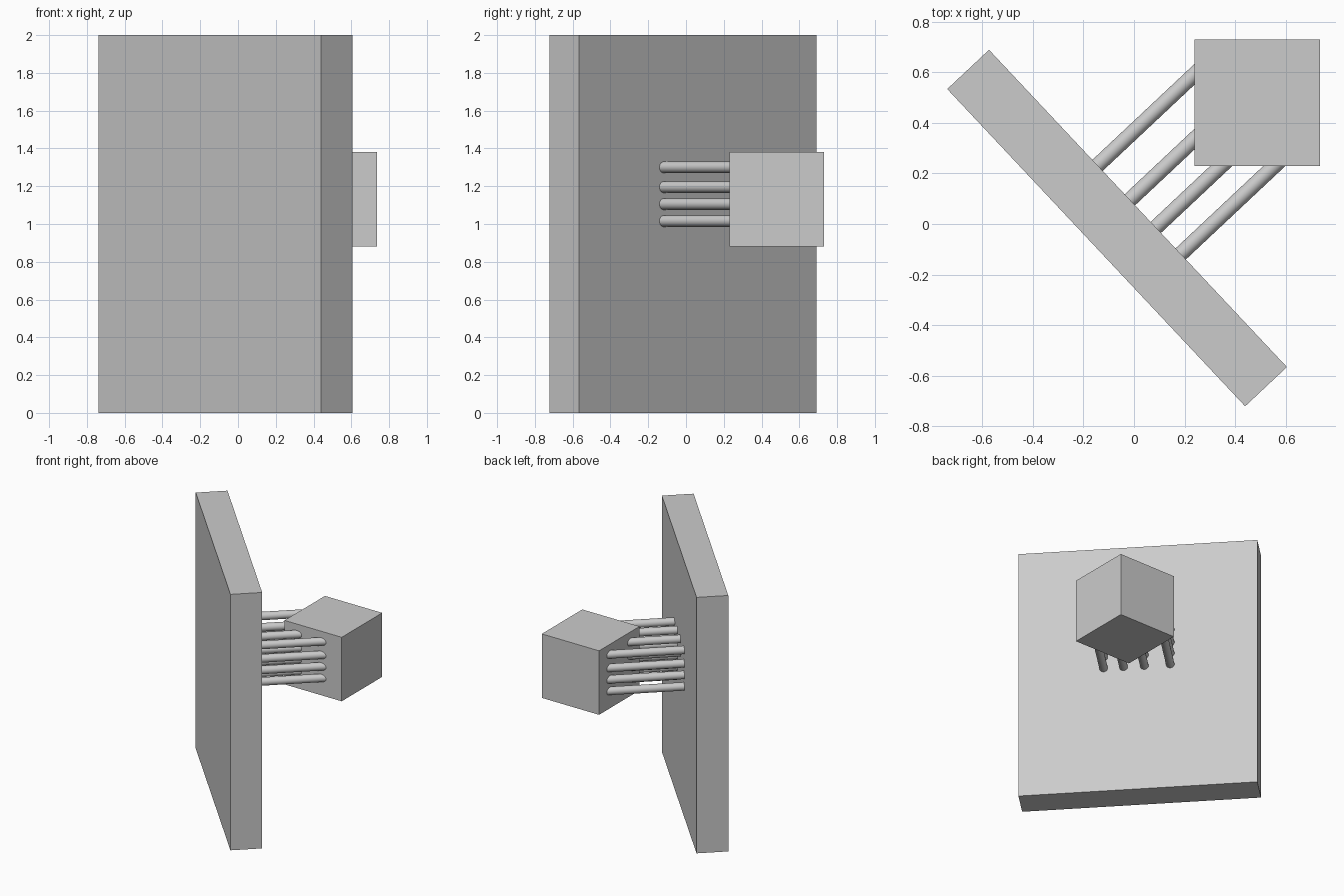
import bpy
import math
from mathutils import Vector, Matrix

if "Cube" in bpy.data.objects:
    bpy.data.objects.remove(bpy.data.objects["Cube"], do_unlink=True)

grey = bpy.data.materials.new("plain grey")
grey.use_nodes = True
grey.diffuse_color = (0.6, 0.6, 0.6, 1)
grey.node_tree.nodes["Principled BSDF"].inputs["Base Color"].default_value = (0.6, 0.6, 0.6, 1)

# Direction the rods run, square to the panel, and direction along the panel
ANGLE = math.radians(43.2)
out = Vector((math.cos(ANGLE), math.sin(ANGLE), 0))
along = Vector((out.y, -out.x, 0))


def box(name, centre, size, turn=0):
    bpy.ops.mesh.primitive_cube_add(size=1, location=centre, rotation=(0, 0, turn))
    ob = bpy.context.object
    ob.name = name
    ob.scale = size
    ob.data.materials.append(grey)


def rod(name, start, end, radius):
    span = end - start
    bpy.ops.mesh.primitive_cylinder_add(
        vertices=32, radius=radius, depth=span.length, location=(start + end) / 2,
        rotation=span.to_track_quat("Z", "Y").to_euler())
    ob = bpy.context.object
    ob.name = name
    ob.data.materials.append(grey)
    bpy.ops.object.shade_smooth_by_angle()


# Tall panel set diagonally, and the block held off its back
box("panel", (-0.067, -0.016, 1), (0.227, 1.723, 2), ANGLE)
box("block", (0.488, 0.48, 1.13), (0.495, 0.5, 0.5))

# Grid of rods joining panel and block
for col, offset in enumerate((-0.268, -0.081, 0.069, 0.213)):
    for row, height in enumerate((1.3, 1.195, 1.105, 1.015)):
        base = along * offset + Vector((0, 0, height))
        rod(f"rod_{col + 1}_{row + 1}", base + out * 0.03, base + out * 0.65, 0.03)
